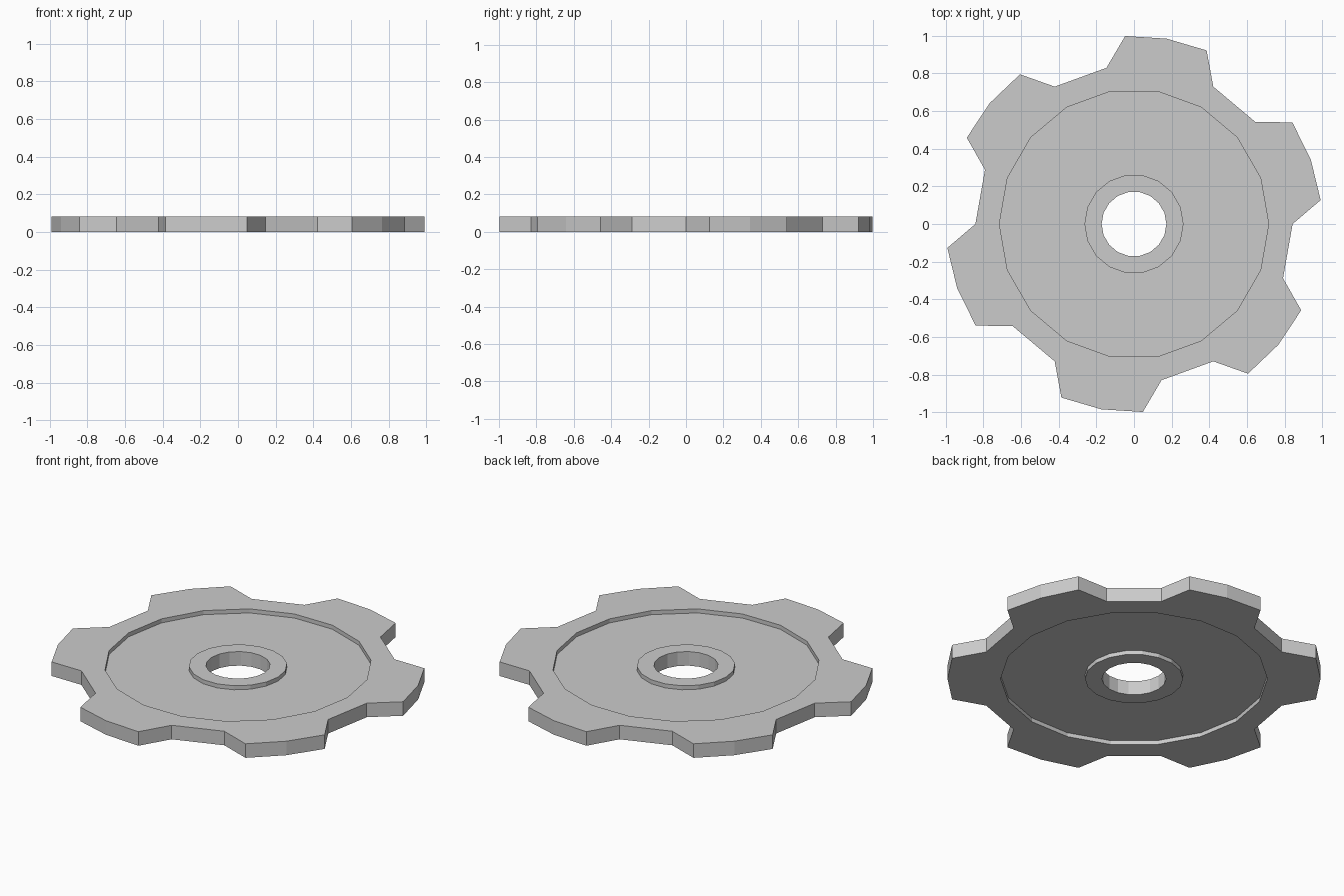
import bpy, bmesh
from math import sin, cos, radians

if "Cube" in bpy.data.objects:
    bpy.data.objects.remove(bpy.data.objects["Cube"])

TOP, STEP = 0.083, 0.024      # thickness, recess depth on both faces
N = 18                        # sides of every circular edge
R_TIP, R_ROOT = 0.999, 0.842
R_WEB, R_HUB, R_BORE = 0.715, 0.263, 0.172

bm = bmesh.new()


def point(r, deg, z):
    return bm.verts.new((r * cos(radians(deg)), r * sin(radians(deg)), z))


def circle(r, z):
    return [point(r, i * 20, z) for i in range(N)]


def bridge(a, b):
    n = len(a)
    for i in range(n):
        j = (i + 1) % n
        bm.faces.new((a[i], a[j], b[j], b[i]))


def outline(z):
    """Six-tooth outline split into 18 short point runs, one per 20 degrees."""
    runs = []
    for tooth in range(6):
        a = tooth * 60
        runs.append([point(R_ROOT, a, z), point(R_TIP, a + 7.3, z)])
        runs.append([point(R_TIP, a + 20, z), point(R_TIP, a + 32.7, z)])
        runs.append([point(R_ROOT, a + 40, z)])
    return runs


def side(z_face, z_web):
    """One face of the wheel: toothed rim, recessed web, raised hub."""
    runs = outline(z_face)
    rim = circle(R_WEB, z_face)
    for i in range(N):
        j = (i + 1) % N
        bm.faces.new(runs[i] + [runs[j][0], rim[j], rim[i]])
    rings = [rim, circle(R_WEB, z_web), circle(R_HUB, z_web),
             circle(R_HUB, z_face), circle(R_BORE, z_face)]
    for a, b in zip(rings, rings[1:]):
        bridge(a, b)
    return [v for run in runs for v in run], rings[-1]


# Both faces, then the toothed edge and the bore wall
outer_top, bore_top = side(TOP, TOP - STEP)
outer_bottom, bore_bottom = side(0, STEP)
bridge(outer_bottom, outer_top)
bridge(bore_top, bore_bottom)
bmesh.ops.recalc_face_normals(bm, faces=bm.faces)

mesh = bpy.data.meshes.new("sprocket_wheel")
bm.to_mesh(mesh)
bm.free()
wheel = bpy.data.objects.new("sprocket_wheel", mesh)
bpy.context.collection.objects.link(wheel)
